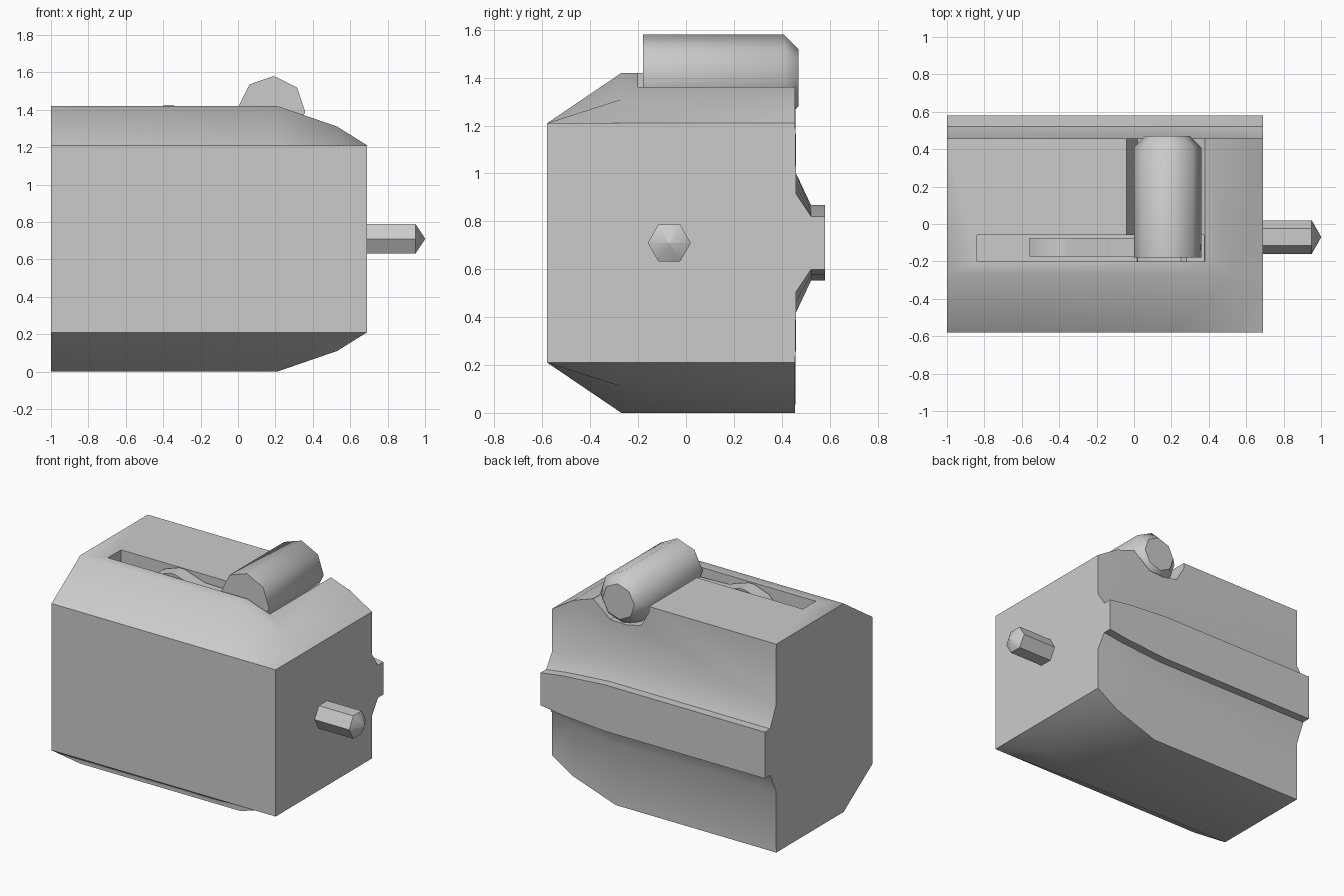
import bpy, bmesh
from math import radians, cos, sin

if "Cube" in bpy.data.objects:
    bpy.data.objects.remove(bpy.data.objects["Cube"])


def loft(name, rings, angle=None):
    """Skin a list of equal-length point rings and cap both ends."""
    bm = bmesh.new()
    vr = [[bm.verts.new(p) for p in r] for r in rings]
    n = len(rings[0])
    for a, b in zip(vr, vr[1:]):
        for i in range(n):
            j = (i + 1) % n
            bm.faces.new((a[i], a[j], b[j], b[i]))
    bm.faces.new(vr[0][::-1])
    bm.faces.new(vr[-1])
    bmesh.ops.remove_doubles(bm, verts=bm.verts, dist=0.001)
    bmesh.ops.recalc_face_normals(bm, faces=bm.faces)
    me = bpy.data.meshes.new(name)
    bm.to_mesh(me)
    bm.free()
    ob = bpy.data.objects.new(name, me)
    bpy.context.collection.objects.link(ob)
    if angle:
        smooth(ob, angle)
    return ob


def activate(ob):
    bpy.ops.object.select_all(action='DESELECT')
    ob.select_set(True)
    bpy.context.view_layer.objects.active = ob


def smooth(ob, angle):
    activate(ob)
    bpy.ops.object.shade_smooth_by_angle(angle=radians(angle))


def prism(name, profile, y0, y1, angle=None):
    """Extrude an (x, z) profile along y."""
    return loft(name, [[(x, y, z) for x, z in profile] for y in (y0, y1)], angle)


def cut(ob, cutter):
    cutter.hide_render = True
    m = ob.modifiers.new("cut", 'BOOLEAN')
    m.object, m.solver = cutter, 'EXACT'
    activate(ob)
    bpy.ops.object.modifier_apply(modifier=m.name)
    bpy.data.objects.remove(cutter)


# Body: half profile (y, height above mid plane) mirrored, narrowing to the right end
ZC = 0.71
half = [(-0.58, 0.50), (-0.27, 0.71), (0.456, 0.71), (0.46, 0.29),
        (0.522, 0.158), (0.58, 0.158)]
rings = []
for x, s in ((-1, 1), (0.21, 1), (0.53, 0.845), (0.69, 0.704)):
    up = [(x, y, h if i == 0 else h * s) for i, (y, h) in enumerate(half)]
    rings.append([(a, y, ZC + h) for a, y, h in up] +
                 [(a, y, ZC - h) for a, y, h in reversed(up)])
body = loft("body", rings)

# Long slot and the trough under the roller
cut(body, prism("slot_cutter", [(-0.84, 1.28), (0.375, 1.28), (0.375, 1.7), (-0.84, 1.7)],
                -0.20, -0.06))
cut(body, prism("trough_cutter", [(-0.04, 1.7), (-0.04, 1.38), (0.02, 1.275), (0.13, 1.25),
                                  (0.25, 1.255), (0.38, 1.36), (0.38, 1.7)], -0.20, 0.8))
smooth(body, 36)


# Roller: eight sided cylinder with a chamfered back end
def octagon(y, r):
    return [(0.18 + r * cos(radians(a - 4)), y, 1.40 + r * sin(radians(a - 4)))
            for a in range(0, 360, 45)]


loft("roller", [octagon(-0.18, 0.18), octagon(0.41, 0.18), octagon(0.47, 0.12)], 46)

# Lever lying in the slot, with a low hump
prism("lever", [(-0.56, 1.27), (-0.56, 1.33), (-0.505, 1.385), (-0.39, 1.425), (-0.35, 1.425),
                (-0.20, 1.375), (0.18, 1.36), (0.18, 1.27)], -0.175, -0.075, 30)


# Hexagonal pin with a pointed tip
def hexagon(x, r):
    return [(x, -0.07 + r * cos(radians(a)), ZC + r * sin(radians(a)))
            for a in range(0, 360, 60)]


loft("pin", [hexagon(0.67, 0.09), hexagon(0.95, 0.09), hexagon(1.0, 0.002)], 40)
